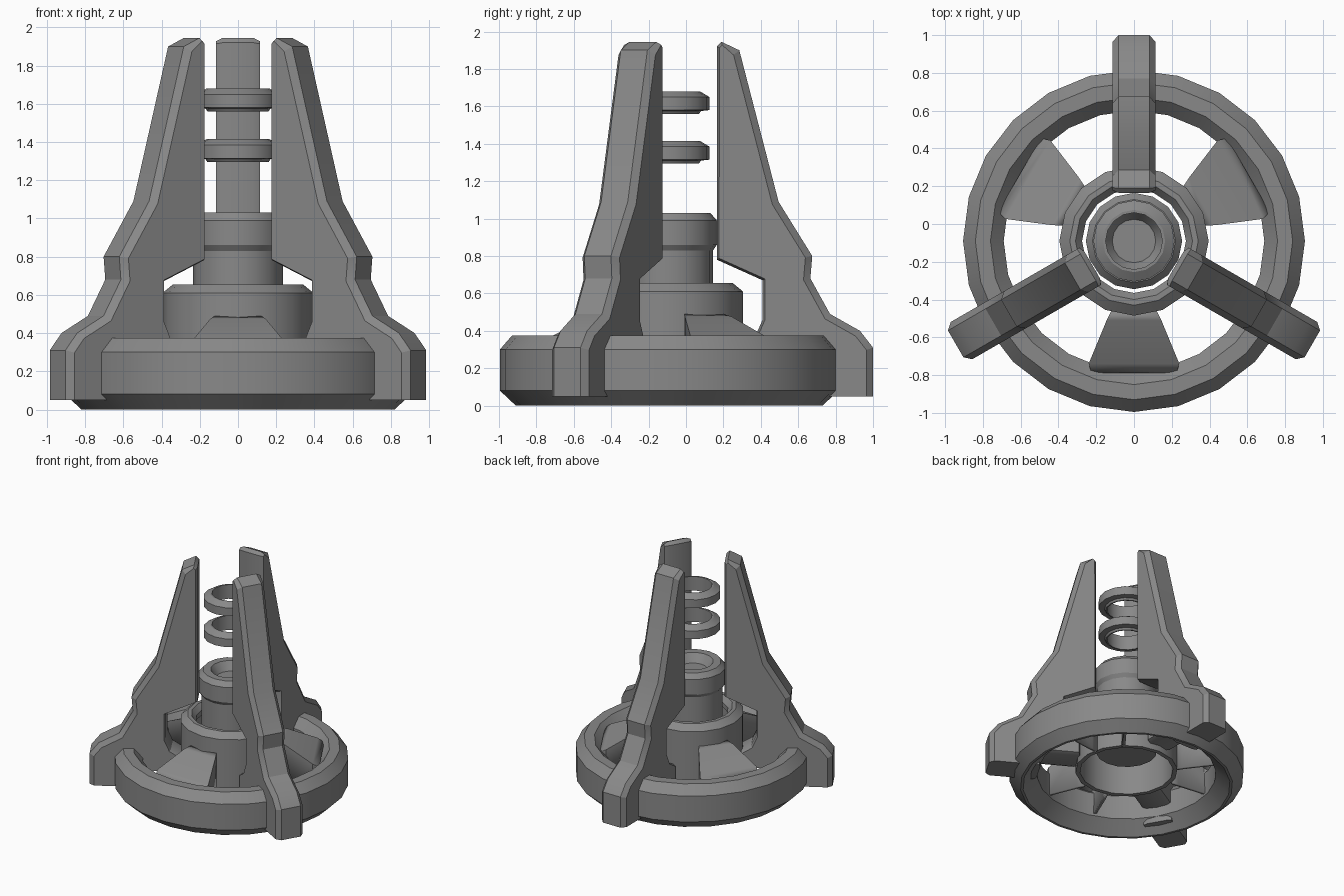
import bpy, bmesh
from math import cos, sin, pi, radians
from mathutils import Matrix, Vector

if "Cube" in bpy.data.objects:
    bpy.data.objects.remove(bpy.data.objects["Cube"], do_unlink=True)

AXIS_Y = -0.09
grey = bpy.data.materials.new("plain_grey")
grey.use_nodes = True
grey.diffuse_color = (0.25, 0.25, 0.25, 1)
grey.node_tree.nodes["Principled BSDF"].inputs["Base Color"].default_value = (0.25, 0.25, 0.25, 1)


def finish(name, bm, turn=0):
    """Turn the mesh about the shared axis, link it and smooth the soft edges."""
    bmesh.ops.recalc_face_normals(bm, faces=bm.faces)
    bm.transform(Matrix.Translation((0, AXIS_Y, 0)) @ Matrix.Rotation(radians(turn), 4, "Z"))
    mesh = bpy.data.meshes.new(name)
    bm.to_mesh(mesh)
    bm.free()
    mesh.materials.append(grey)
    obj = bpy.data.objects.new(name, mesh)
    bpy.context.collection.objects.link(obj)
    bpy.ops.object.select_all(action="DESELECT")
    obj.select_set(True)
    bpy.context.view_layer.objects.active = obj
    bpy.ops.object.shade_smooth_by_angle(angle=radians(24))
    return obj


def lathe(name, profile, sides):
    """Revolve a closed (radius, height) profile, one vertex facing the front."""
    bm = bmesh.new()
    loops = []
    for i in range(sides):
        a = 2 * pi * i / sides - pi / 2
        loops.append([bm.verts.new((r * cos(a), r * sin(a), z)) for r, z in profile])
    n = len(profile)
    for i in range(sides):
        a, b = loops[i], loops[(i + 1) % sides]
        for j in range(n):
            k = (j + 1) % n
            bm.faces.new((a[j], b[j], b[k], a[k]))
    bmesh.ops.remove_doubles(bm, verts=bm.verts, dist=1e-4)
    return finish(name, bm)


def inset(points, depths):
    """Move each corner of a clockwise outline inward by its own depth."""
    result = []
    n = len(points)
    for i, p in enumerate(points):
        before = (p - points[i - 1]).normalized()
        after = (points[(i + 1) % n] - p).normalized()
        n1, n2 = Vector((before.y, -before.x)), Vector((after.y, -after.x))
        result.append(p + (n1 + n2) / (1 + n1.dot(n2)) * depths[i])
    return result


def fin(name, turn):
    """Tall bracket: a side outline with thickness and chamfered rims."""
    apex = [(0.255, 1.92), (0.28, 1.945)]
    outer = [(0.375, 1.90), (0.585, 1.09), (0.765, 0.80), (0.755, 0.68),
             (0.86, 0.49), (1.02, 0.40), (1.09, 0.31), (1.09, 0.05)]
    inner = [(0.69, 0.05), (0.69, 0.18), (0.38, 0.18), (0.38, 0.32), (0.46, 0.37),
             (0.50, 0.46), (0.50, 0.67), (0.255, 0.78)]
    rim = [Vector(p) for p in apex + outer + inner]
    # The foot keeps a full-depth chamfer but a level underside
    depths = [0.014] * len(apex) + [0.036] * len(outer) + [0.012] * len(inner)
    face = inset(rim, depths)
    foot = len(apex) + len(outer) - 1
    face[foot].y = rim[foot].y
    face[foot + 1].y = rim[foot + 1].y
    bm = bmesh.new()
    loops = [[bm.verts.new((p.x, y, p.y)) for p in outline]
             for outline, y in ((face, -0.114), (rim, -0.082), (rim, 0.082), (face, 0.114))]
    n = len(rim)
    for a, b in zip(loops, loops[1:]):
        for i in range(n):
            k = (i + 1) % n
            bm.faces.new((a[i], a[k], b[k], b[i]))
    bm.faces.new(loops[0])
    bm.faces.new(loops[-1])
    finish(name, bm, turn)


def spoke(name, turn):
    """Flared sloping web, open underneath, joining hub and base ring."""
    bm = bmesh.new()
    rows = []
    for r, w, z in ((0.37, 0.12, 0.49), (0.42, 0.145, 0.475),
                    (0.65, 0.24, 0.36), (0.70, 0.225, 0.33)):
        rows.append([bm.verts.new(p) for p in ((r, -w, 0.12), (r, -w, z),
                                               (r, w, z), (r, w, 0.12))])
    for a, b in zip(rows, rows[1:]):
        for j in range(3):
            bm.faces.new((a[j], b[j], b[j + 1], a[j + 1]))
    obj = finish(name, bm, turn)
    if sum(p.normal.z for p in obj.data.polygons) < 0:
        obj.data.flip_normals()
    shell = obj.modifiers.new("shell", "SOLIDIFY")
    shell.thickness = 0.025
    shell.offset = -1


# Base ring with chamfered rims
lathe("base_ring", [(0.82, 0), (0.905, 0.08), (0.905, 0.30), (0.84, 0.375), (0.76, 0.375),
                    (0.69, 0.30), (0.69, 0.10), (0.80, 0)], 24)

# Thin hub shell around the neck
lathe("hub", [(0.395, 0.13), (0.395, 0.61), (0.34, 0.655), (0.31, 0.655),
              (0.275, 0.61), (0.275, 0.57), (0.36, 0.54), (0.36, 0.13)], 16)

# Neck with a collar and a dished top
lathe("neck", [(0, 0.30), (0.235, 0.30), (0.235, 0.83), (0.255, 0.86), (0.255, 0.99),
               (0.22, 1.03), (0.16, 1.03), (0.115, 0.96), (0, 0.96)], 16)

# Floating rings above the neck
for label, base in (("lower_float_ring", 1.295), ("upper_float_ring", 1.56)):
    lathe(label, [(0.16, base), (0.17, base + 0.015), (0.215, base + 0.02),
                  (0.215, base + 0.09), (0.165, base + 0.12), (0.15, base + 0.12),
                  (0.15, base)], 16)

# Three fins and three spokes, alternating
for side, angle in (("back", 90), ("right", 210), ("left", 330)):
    fin(side + "_fin", angle)
for side, angle in (("front", 270), ("left", 30), ("right", 150)):
    spoke(side + "_spoke", angle)
